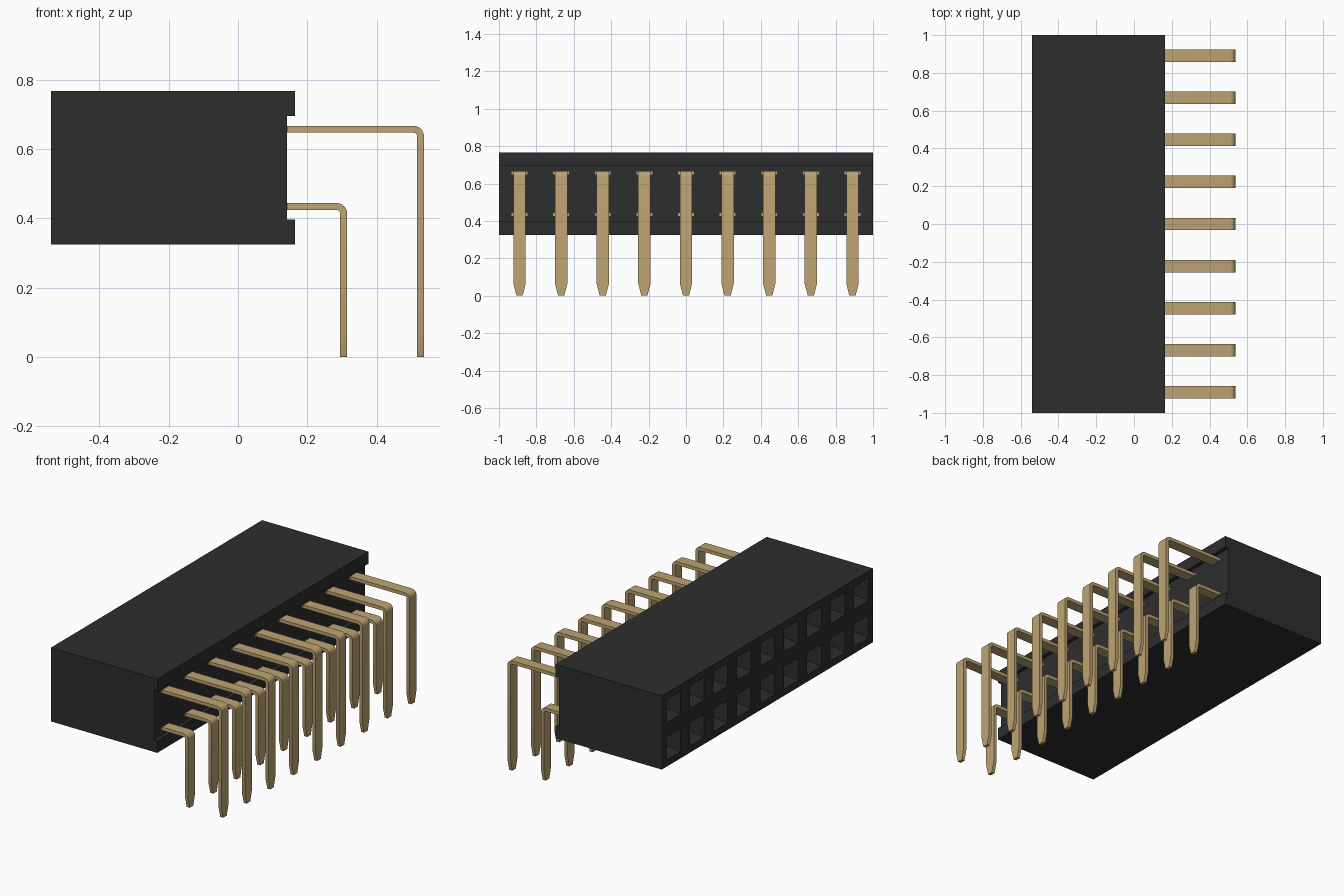
import bpy, bmesh, math
from mathutils import Vector

if "Cube" in bpy.data.objects:
    bpy.data.objects.remove(bpy.data.objects["Cube"], do_unlink=True)

COUNT, PITCH = 9, 0.2225
ROWS = {"lower": (0.434, 0.315), "upper": (0.657, 0.537)}   # pin height, outer reach
COLUMNS = [(i - (COUNT - 1) / 2) * PITCH for i in range(COUNT)]
REAR = 0.142            # floor of the rear groove
THICK, HALF = 0.02, 0.033


def material(name, rgb):
    m = bpy.data.materials.new(name)
    m.use_nodes = True
    m.diffuse_color = (*rgb, 1)
    m.node_tree.nodes["Principled BSDF"].inputs["Base Color"].default_value = (*rgb, 1)
    return m


black = material("black plastic", (0.027, 0.027, 0.027))
gold = material("gold metal", (0.51, 0.37, 0.17))


def finish(bm, name, mat):
    bmesh.ops.recalc_face_normals(bm, faces=bm.faces)
    mesh = bpy.data.meshes.new(name)
    bm.to_mesh(mesh)
    bm.free()
    mesh.materials.append(mat)
    return mesh


def place(name, mesh, y=0):
    ob = bpy.data.objects.new(name, mesh)
    ob.location.y = y
    bpy.context.collection.objects.link(ob)


# Housing: side profile with a rear groove, extruded along y
def housing():
    left, right, low, high = -0.54, 0.165, 0.325, 0.767
    profile = [(left, low), (right, low), (right, 0.397), (REAR, 0.397),
               (REAR, 0.695), (right, 0.695), (right, high), (left, high)]
    bm = bmesh.new()
    face = bm.faces.new([bm.verts.new((x, -1, z)) for x, z in profile])
    ext = bmesh.ops.extrude_face_region(bm, geom=[face])["geom"]
    bmesh.ops.translate(bm, vec=(0, 2, 0),
                        verts=[v for v in ext if isinstance(v, bmesh.types.BMVert)])
    bmesh.ops.recalc_face_normals(bm, faces=bm.faces)

    # Cut the mating face along the socket edges
    def mating():
        return [f for f in bm.faces if f.normal.x < -0.9 and f.calc_center_median().x < left + 0.01]

    r = 0.068
    levels = [h for h, _ in ROWS.values()]
    cuts = [((0, y + s, 0), (0, 1, 0)) for y in COLUMNS for s in (-r, r)]
    cuts += [((0, 0, z + s), (0, 0, 1)) for z in levels for s in (-r, r)]
    for co, no in cuts:
        faces = mating()
        geom = set(faces) | {e for f in faces for e in f.edges} | {v for f in faces for v in f.verts}
        bmesh.ops.bisect_plane(bm, geom=list(geom), plane_co=co, plane_no=no)

    # Funnel-shaped sockets
    bm.normal_update()
    holes = []
    for f in mating():
        c = f.calc_center_median()
        if min(abs(c.y - y) for y in COLUMNS) < 0.02 and min(abs(c.z - z) for z in levels) < 0.02:
            holes.append(f)
    bmesh.ops.inset_individual(bm, faces=holes, thickness=0.03, depth=-0.05)
    bm.normal_update()
    bmesh.ops.inset_individual(bm, faces=holes, thickness=0.001, depth=-0.3)
    return finish(bm, "housing", black)


place("housing", housing())


# Bent pin: rectangular sections swept around one corner to a tapered tip
def pin_mesh(name, height, reach):
    top, radius, steps = height + THICK / 2, 0.03, 6
    cx, cz = reach - radius, top - radius
    inner = radius - THICK
    sections = [((REAR - 0.05, top), (REAR - 0.05, top - THICK), HALF)]
    for i in range(steps + 1):
        a = math.pi / 2 * (1 - i / steps)
        c, s = math.cos(a), math.sin(a)
        sections.append(((cx + radius * c, cz + radius * s),
                         (cx + inner * c, cz + inner * s), HALF))
    for z, half in ((0.065, HALF), (0, HALF * 0.5)):
        sections.append(((reach, z), (reach - THICK, z), half))
    bm = bmesh.new()
    rings = [[bm.verts.new((p[0], y, p[1])) for p, y in ((o, -h), (o, h), (i, h), (i, -h))]
             for o, i, h in sections]
    for a, b in zip(rings, rings[1:]):
        for k in range(4):
            n = (k + 1) % 4
            bm.faces.new((a[k], a[n], b[n], b[k]))
    bm.faces.new(rings[0])
    bm.faces.new(rings[-1])
    # Wider shoulder set in the housing
    box = bmesh.ops.create_cube(bm, size=1)["verts"]
    for v in box:
        v.co = Vector((REAR - 0.02 + v.co.x * 0.043, v.co.y * 0.085, height + v.co.z * THICK * 0.8))
    mesh = finish(bm, name, gold)
    for p in mesh.polygons:
        p.use_smooth = True
    mesh.set_sharp_from_angle(angle=math.radians(30))
    return mesh


for row, (height, reach) in ROWS.items():
    mesh = pin_mesh(row + "_pin", height, reach)
    for i, y in enumerate(COLUMNS):
        place(f"{row}_pin_{i + 1}", mesh, y)
